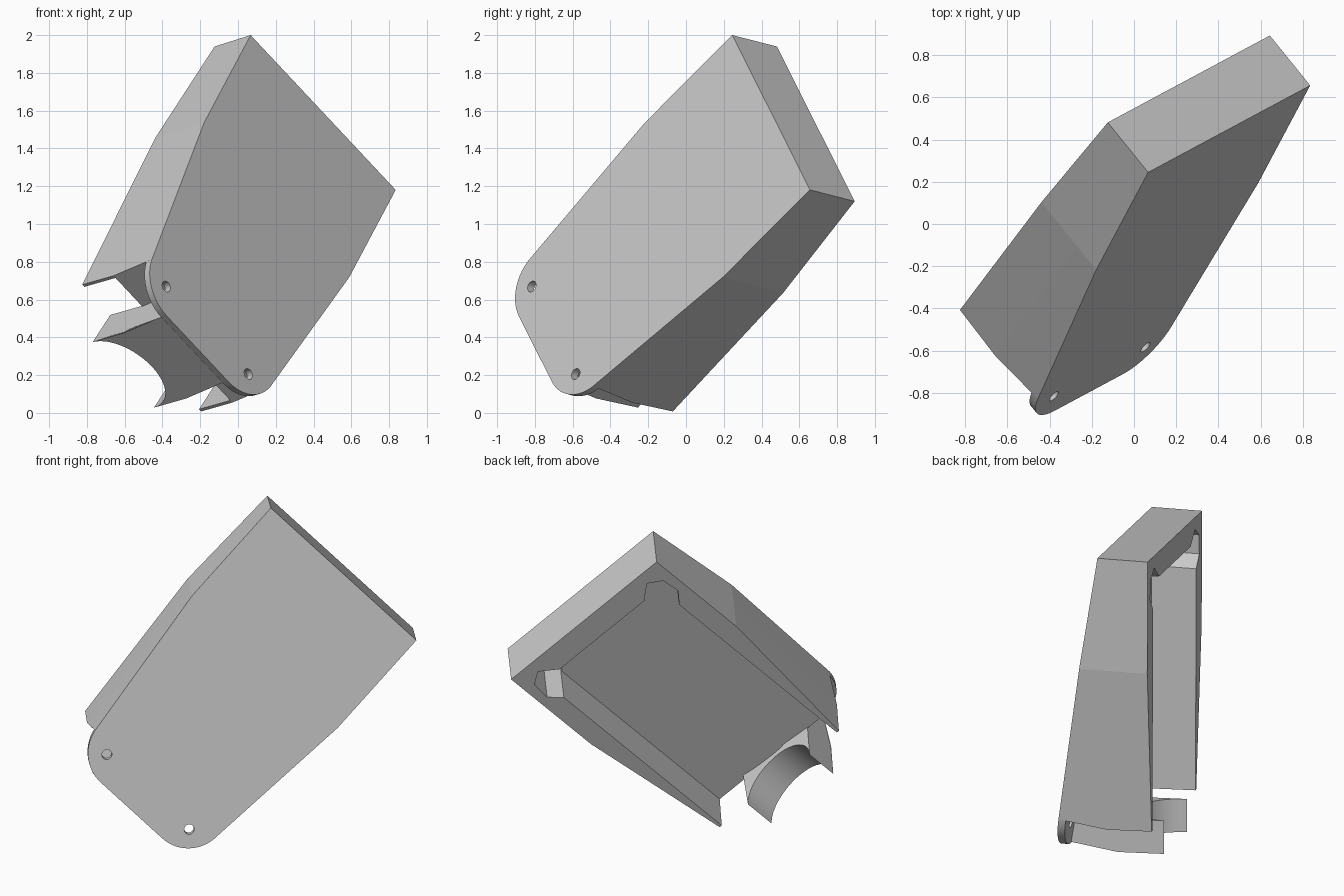
import bpy
import bmesh
from math import cos, sin, pi
from mathutils import Vector

cube = bpy.data.objects.get("Cube")
if cube:
    bpy.data.objects.remove(cube)

# Tilted frame: across (u), down (v) and backwards (n) from the top corner
ORIGIN = Vector((0.067, 0.245, 2.0))
N = Vector((-0.617, 0.763, -0.195)).normalized()
U = Vector((0.640, 0.347, -0.686))
U = (U - N * U.dot(N)).normalized()
V = N.cross(U)
WIDTH, BACK, FLOOR, SLOPE = 1.196, 0.31, 0.035, -0.16

grey = bpy.data.materials.new("mid grey")
grey.use_nodes = True
grey.diffuse_color = (0.58, 0.58, 0.58, 1)
grey.node_tree.nodes["Principled BSDF"].inputs["Base Color"].default_value = (0.58, 0.58, 0.58, 1)


def loft(name, *rings):
    """Closed solid through matching rings of (u, v, n) points."""
    bm = bmesh.new()
    loops = [[bm.verts.new(ORIGIN + U * u + V * v + N * n) for u, v, n in ring]
             for ring in rings]
    bm.faces.new(loops[0])
    bm.faces.new(loops[-1])
    for a, b in zip(loops, loops[1:]):
        for i in range(len(a)):
            j = (i + 1) % len(a)
            bm.faces.new((a[i], a[j], b[j], b[i]))
    bmesh.ops.recalc_face_normals(bm, faces=bm.faces)
    mesh = bpy.data.meshes.new(name)
    bm.to_mesh(mesh)
    bm.free()
    mesh.materials.append(grey)
    obj = bpy.data.objects.new(name, mesh)
    bpy.context.collection.objects.link(obj)
    return obj


def level(points, n):
    return [(u, v, n) for u, v in points]


def on_front(points, offset=0.0):
    return [(u, v, SLOPE * v + offset) for u, v in points]


def arc(cx, cy, r, start, end, steps):
    return [(cx + r * cos(start + (end - start) * i / steps),
             cy + r * sin(start + (end - start) * i / steps)) for i in range(steps + 1)]


def mirrored(points):
    return [(WIDTH - u, v) for u, v in reversed(points)]


def bottom(n):
    """Height of the gently bent underside at depth n."""
    return 1.70 + (0.14 * (n - FLOOR) if n < FLOOR else 0.035 * (FLOOR - n))


def cut(target, cutter):
    cutter.hide_render = True
    mod = target.modifiers.new("cut", 'BOOLEAN')
    mod.object = cutter
    mod.operation = 'DIFFERENCE'
    mod.solver = 'EXACT'
    bpy.context.view_layer.objects.active = target
    bpy.ops.object.modifier_apply(modifier=mod.name)
    bpy.data.objects.remove(cutter)


def smooth(obj):
    bpy.ops.object.select_all(action='DESELECT')
    obj.select_set(True)
    bpy.context.view_layer.objects.active = obj
    bpy.ops.object.shade_smooth_by_angle(angle=0.5)


# Tapering housing, deeper towards the bottom
def outline_to(v):
    half = [(0, 0), (0, 0.69), (0.108, v)]
    return half + mirrored(half)


housing = loft("housing", on_front(outline_to(1.66)),
               level(outline_to(bottom(FLOOR)), FLOOR),
               level(outline_to(bottom(BACK)), BACK))

# Straight-walled pocket in the back, open at the bottom
pocket = [(0.125, 0.155), (0.125, 1.9)]
pocket += mirrored(pocket)
cut(housing, loft("pocket_cutter", level(pocket, FLOOR), level(pocket, BACK + 0.02)))

# Relief in both upper corners of the pocket
relief = [(0.245, 0.16), (0.245, 0.15), (0.15, 0.074), (0.068, 0.13), (0.058, 0.25), (0.13, 0.33)]
for shape in (relief, mirrored(relief)):
    cut(housing, loft("relief_cutter", level(shape, FLOOR - 0.01), level(shape, BACK + 0.01)))

# Rounded mounting tab continuing the front plate
corner = arc(0.345, 1.625, 0.24, pi - 0.146, pi / 2, 14)
outline = corner + mirrored(corner)
tab = loft("mounting_tab", on_front(outline), on_front(outline, 0.045))
for u in (0.26, WIDTH - 0.26):
    ring = arc(u, 1.719, 0.03, 0, 2 * pi, 20)[:-1]
    cut(tab, loft("hole_cutter", on_front(ring, -0.1), on_front(ring, 0.2)))
smooth(tab)

# Saddle clip under the housing with a half-round seat
LOW, HIGH = 0.345, WIDTH - 0.345
seat = arc(WIDTH / 2, BACK + 0.01, HIGH - WIDTH / 2, 0, -pi, 24)
section = [(LOW, FLOOR), (LOW, -0.25), (HIGH, -0.25), (HIGH, FLOOR)] + seat
clip = loft("saddle_clip", [(u, bottom(n) - 0.005, n) for u, n in section],
            [(u, bottom(n) + 0.2, n) for u, n in section])
smooth(clip)
